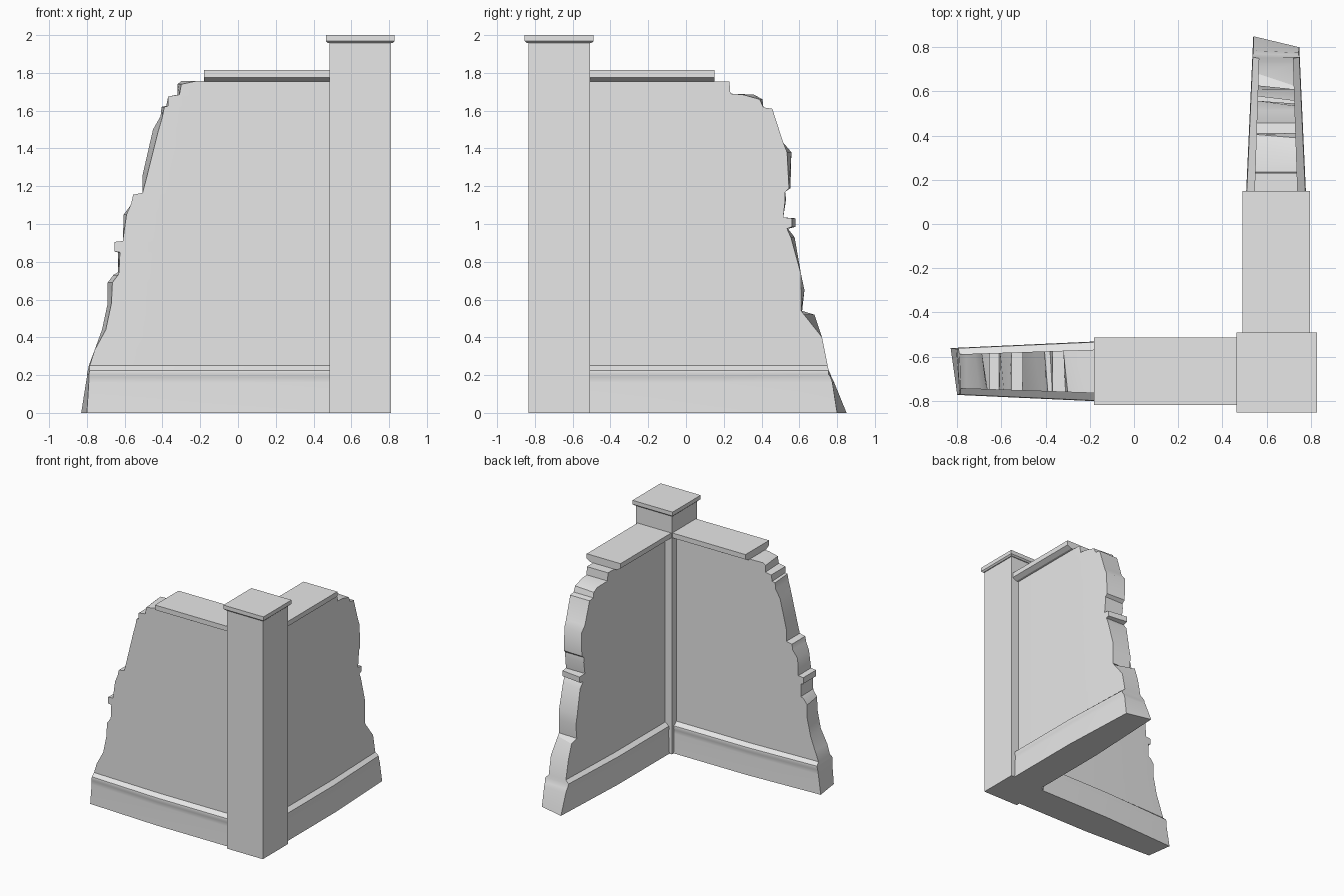
import bpy
import bmesh
import math
from mathutils import Vector

cube = bpy.data.objects.get("Cube")
if cube:
    bpy.data.objects.remove(cube, do_unlink=True)

stone = bpy.data.materials.new("pale_grey_stone")
stone.use_nodes = True
GREY = (0.8, 0.8, 0.8, 1)
stone.diffuse_color = GREY
stone.node_tree.nodes["Principled BSDF"].inputs["Base Color"].default_value = GREY

POST = Vector((0.647, -0.672, 0))   # centre of the corner post
START = -0.55                       # arms begin inside the post


def finish(name, bm, smooth=False):
    """Turn a bmesh into a named stone object."""
    bmesh.ops.recalc_face_normals(bm, faces=bm.faces[:])
    mesh = bpy.data.meshes.new(name)
    bm.to_mesh(mesh)
    bm.free()
    mesh.materials.append(stone)
    obj = bpy.data.objects.new(name, mesh)
    bpy.context.scene.collection.objects.link(obj)
    if smooth:
        bpy.ops.object.select_all(action='DESELECT')
        obj.select_set(True)
        bpy.context.view_layer.objects.active = obj
        bpy.ops.object.shade_smooth_by_angle(angle=math.radians(32))
    return obj


def loft(bm, loops):
    """Skin closed loops of points; return the vertex rings."""
    rings = [[bm.verts.new(p) for p in loop] for loop in loops]
    count = len(rings[0])
    for low, high in zip(rings, rings[1:]):
        for i in range(count):
            j = (i + 1) % count
            bm.faces.new((low[i], low[j], high[j], high[i]))
    return rings


def square(half, z):
    return [POST + Vector((sx * half, sy * half, z))
            for sx, sy in ((-1, -1), (1, -1), (1, 1), (-1, 1))]


def stacked_square(name, levels):
    bm = bmesh.new()
    rings = loft(bm, [square(half, z) for half, z in levels])
    bm.faces.new(rings[0])
    bm.faces.new(rings[-1])
    return finish(name, bm)


# Arm placement: u runs along the arm, s is the offset towards the outside
def left_place(u, s, z):
    return Vector((-u, -0.667 - s, z))


def right_place(u, s, z):
    return Vector((0.643 + s, u, z))


# Half thickness of the wall: plinth, roll moulding, then plain wall
PLINTH = {0: .135, .16: .129, .19: .129, .205: .135, .225: .132}


def half_width(u, z, bend):
    taper = 1 - 0.22 * max(0, u - bend) / 0.65
    return PLINTH.get(z, 0.098) * taper


def broken_wall(name, place, bend, rows):
    """Wall whose free end follows ragged outer and inner edges."""
    bm = bmesh.new()
    loops = []
    for z, outer, inner in rows:
        path = [(START, 1), (bend, 1), (outer, 1), (inner, -1), (bend, -1), (START, -1)]
        loops.append([place(u, side * half_width(u, z, bend), z) for u, side in path])
    rings = loft(bm, loops)
    for a, b, c, d, e, f in (rings[0], rings[-1]):
        bm.faces.new((a, b, e, f))
        bm.faces.new((b, c, d, e))
    return finish(name, bm, smooth=True)


def coping(name, place, end):
    """Flat capping slab with a chamfered underside."""
    side = [(.118, 1.755), (.153, 1.775), (.153, 1.815)]
    section = side + [(-s, z) for s, z in reversed(side)]
    bm = bmesh.new()
    rings = loft(bm, [[place(u, s, z) for s, z in section] for u in (START, end)])
    for ring in rings:
        bm.faces.new(ring)
    return finish(name, bm)


# Rows are height, outer edge, inner edge
left_rows = [
    (0, .8, .83), (.16, .79, .805), (.19, .79, .8), (.205, .79, .8),
    (.225, .785, .795), (.25, .785, .79), (.33, .76, .76), (.44, .7, .72),
    (.58, .67, .69), (.69, .665, .69), (.73, .635, .66), (.745, .63, .635),
    (.85, .625, .635), (.855, .655, .655), (.905, .655, .655), (.91, .61, .61),
    (1.05, .59, .605), (1.11, .565, .56), (1.155, .555, .555), (1.165, .505, .505),
    (1.26, .48, .505), (1.5, .42, .45), (1.57, .4, .41), (1.62, .39, .405),
    (1.625, .37, .38), (1.675, .37, .37), (1.685, .31, .32), (1.74, .3, .32),
    (1.757, .22, .3)]
right_rows = [
    (0, .8, .85), (.16, .775, .785), (.19, .765, .77), (.205, .755, .765),
    (.225, .755, .755), (.25, .75, .75), (.4, .72, .72), (.52, .625, .68),
    (.54, .61, .615), (.65, .61, .627), (.73, .61, .61), (.93, .555, .575),
    (.975, .535, .54), (.985, .56, .58), (1.03, .56, .58), (1.035, .515, .515),
    (1.13, .525, .53), (1.17, .525, .525), (1.19, .545, .553), (1.38, .535, .558),
    (1.43, .515, .515), (1.61, .457, .457), (1.617, .41, .41), (1.66, .39, .405),
    (1.685, .3, .36), (1.69, .235, .235), (1.755, .23, .23)]

# Two wall arms with their copings
for side, place, bend, rows in (("left", left_place, .18, left_rows),
                                ("right", right_place, .15, right_rows)):
    broken_wall(side + "_broken_wall", place, bend, rows)
    coping(side + "_coping", place, bend)

# Corner post and its cap
stacked_square("corner_post", [(.163, 0), (.163, 1.96)])
stacked_square("post_cap", [(.17, 1.957), (.182, 1.968), (.182, 2)])
